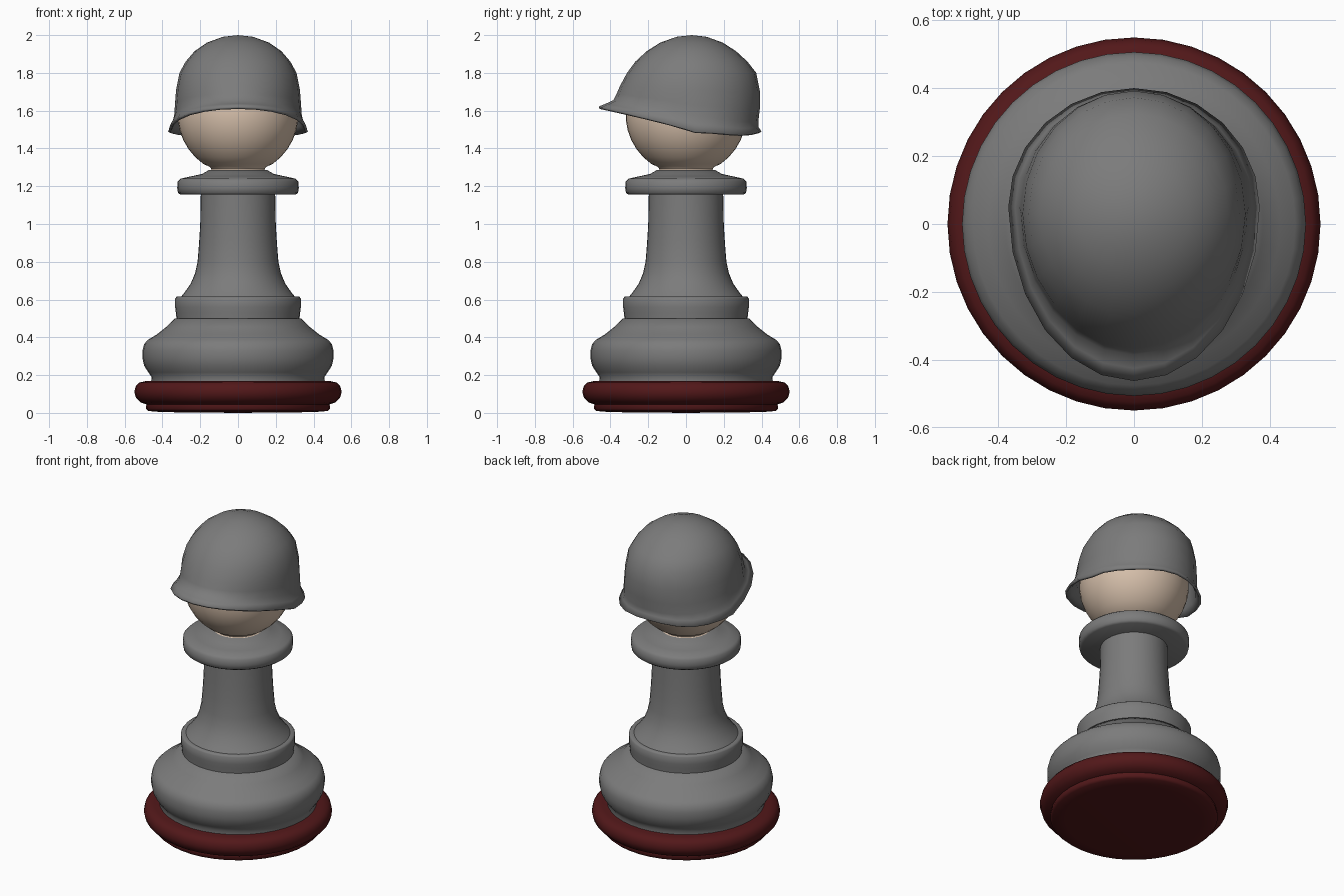
import bpy, bmesh, math

GREY = (0.2, 0.2, 0.2)
RED = (0.085, 0.009, 0.01)
SKIN = (0.68, 0.53, 0.41)


def loft(name, rings, point, color=GREY, segs=40, angle=65):
    """Skin a stack of closed rings (bottom to top); point(ring, a) gives a vertex."""
    bm = bmesh.new()
    rows = [[bm.verts.new(point(r, 2 * math.pi * k / segs)) for k in range(segs)] for r in rings]
    for lo, hi in zip(rows, rows[1:]):
        for k in range(segs):
            n = (k + 1) % segs
            bm.faces.new((lo[k], lo[n], hi[n], hi[k]))
    bmesh.ops.remove_doubles(bm, verts=bm.verts, dist=1e-5)
    me = bpy.data.meshes.new(name)
    bm.to_mesh(me)
    bm.free()
    me.shade_smooth()
    me.set_sharp_from_angle(angle=math.radians(angle))
    ob = bpy.data.objects.new(name, me)
    bpy.context.collection.objects.link(ob)
    mat = bpy.data.materials.new(name + "_colour")
    mat.diffuse_color = (*color, 1)
    me.materials.append(mat)
    return ob


def lathe_point(r, a):
    return (r[0] * math.sin(a), -r[0] * math.cos(a), r[1])


def helmet_point(r, a):
    yf, yb, w, yc, zf, zs, zb = r
    c = math.cos(a)
    if c > 0:
        y, z = yc + (yf - yc) * c, zs + (zf - zs) * c ** 0.9
    else:  # the back edge dips slightly behind the ears
        y = yc - (yb - yc) * c
        z = zs - (zb - zs) * c - 0.12 * (zf - zs) * math.sin(2 * a) ** 2
    return (w * math.sin(a), y, z)


# Dark red foot
loft("foot", [(0, 0), (0.40, 0.004), (0.475, 0.01), (0.488, 0.022), (0.485, 0.045),
              (0.515, 0.055), (0.54, 0.08), (0.549, 0.11), (0.542, 0.14),
              (0.525, 0.16), (0.49, 0.168), (0, 0.168)], lathe_point, RED)

# Bulging grey base
loft("base", [(0, 0.16), (0.46, 0.16), (0.458, 0.19), (0.475, 0.215), (0.497, 0.25),
              (0.506, 0.29), (0.506, 0.33), (0.497, 0.365), (0.475, 0.388), (0.43, 0.415),
              (0.38, 0.455), (0.335, 0.50), (0, 0.50)], lathe_point)

# Band around the foot of the column
loft("lower_collar", [(0, 0.49), (0.325, 0.49), (0.329, 0.53), (0.333, 0.56), (0.333, 0.605),
                      (0.325, 0.615), (0.30, 0.612), (0, 0.612)], lathe_point)

# Tapering column
loft("column", [(0, 0.60), (0.31, 0.605), (0.285, 0.635), (0.25, 0.685), (0.227, 0.74),
                (0.214, 0.80), (0.206, 0.90), (0.20, 1.0), (0.197, 1.16), (0, 1.16)],
     lathe_point)

# Disc under the head
loft("upper_collar", [(0, 1.155), (0.305, 1.155), (0.318, 1.165), (0.322, 1.19), (0.32, 1.225),
                      (0.305, 1.24), (0.25, 1.252), (0.19, 1.265), (0.155, 1.285), (0, 1.285)],
     lathe_point)

# Round skin-toned head with a short neck
head = [(0, 1.27), (0.155, 1.275), (0.14, 1.29), (0.15, 1.303)]
head += [(0.32 * math.cos(math.radians(t)), 1.58 + 0.32 * math.sin(math.radians(t)))
         for t in range(-55, 90, 10)]
head.append((0, 1.90))
loft("head", head, lathe_point, SKIN)

# Helmet shell: front y, back y, half width, centre y, front z, side z, back z
shell = [(-0.462, 0.400, 0.370, 0.05, 1.622, 1.488, 1.490),
         (-0.425, 0.383, 0.350, 0.05, 1.637, 1.530, 1.515),
         (-0.385, 0.383, 0.338, 0.05, 1.655, 1.573, 1.545),
         (-0.367, 0.391, 0.334, 0.04, 1.690, 1.630, 1.610),
         (-0.350, 0.392, 0.328, 0.03, 1.730, 1.710, 1.700),
         (-0.312, 0.372, 0.310, 0.03, 1.800, 1.800, 1.800),
         (-0.268, 0.325, 0.277, 0.03, 1.860, 1.860, 1.860),
         (-0.208, 0.265, 0.230, 0.03, 1.915, 1.915, 1.915),
         (-0.137, 0.195, 0.165, 0.03, 1.960, 1.960, 1.960),
         (-0.050, 0.110, 0.080, 0.03, 1.991, 1.991, 1.991),
         (0.03, 0.03, 0, 0.03, 2, 2, 2)]
helmet = loft("helmet", shell, helmet_point, segs=24)
wall = helmet.modifiers.new("wall", 'SOLIDIFY')
wall.thickness = 0.014
